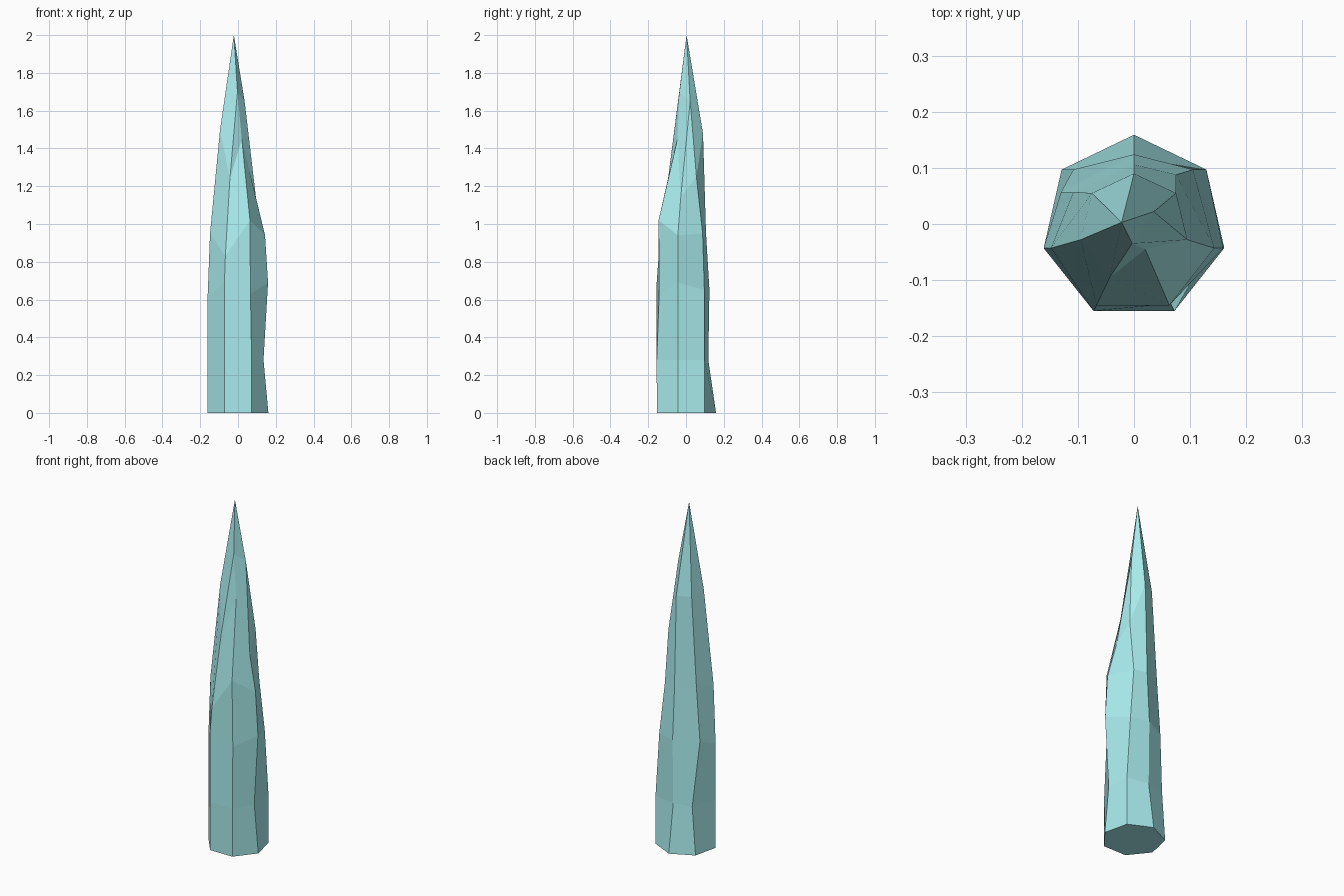
import bpy, bmesh, math

if "Cube" in bpy.data.objects:
    bpy.data.objects.remove(bpy.data.objects["Cube"])

SIDES = 7
R = 0.165
APEX = (-0.022, 0.003, 2.0)
RIGHT_TIP = (0.035, 0.022, 1.65)    # two right ridges meet here
FRONT_TIP = (-0.003, -0.035, 1.70)  # two front ridges meet here

# Chipped ridges, clockwise from the back: four points above the base, then the upper end
ridges = [
    ([(0, .118, .28), (0, .124, .65), (0, .106, .95), (0, .090, 1.48)], APEX),
    ([(.129, .097, .28), (.105, .097, .65), (.075, .088, .95), (.075, .055, 1.25)], RIGHT_TIP),
    ([(.135, -.043, .28), (.159, -.043, .69), (.143, -.043, .94), (.095, -.028, 1.14)], RIGHT_TIP),
    ([(.072, -.155, .28), (.066, -.142, .63), (.063, -.145, 1.02), (.020, -.045, 1.45)], FRONT_TIP),
    ([(-.072, -.155, .28), (-.072, -.155, .69), (-.067, -.145, .83), (-.043, -.095, 1.24)], FRONT_TIP),
    ([(-.161, -.043, .28), (-.161, -.043, .61), (-.148, -.043, .95), (-.095, -.028, 1.50)], APEX),
    ([(-.108, .097, .28), (-.130, .057, .65), (-.108, .057, .95), (-.075, .055, 1.48)], APEX),
]

bm = bmesh.new()
cache = {}


def vert(p):
    if p not in cache:
        cache[p] = bm.verts.new(p)
    return cache[p]


# Regular heptagon base joined to each ridge
columns = []
for i, (points, tip) in enumerate(ridges):
    a = i * math.tau / SIDES
    base = (R * math.sin(a), R * math.cos(a) - 0.006, 0.0)
    columns.append([vert(p) for p in [base] + points + [tip, APEX]])

# Facets between neighbouring ridges, collapsing where ridges merge
for i in range(SIDES):
    c, d = columns[i], columns[(i + 1) % SIDES]
    for k in range(len(c) - 1):
        ring = list(dict.fromkeys([c[k], d[k], d[k + 1], c[k + 1]]))
        if len(ring) > 2:
            bm.faces.new(ring)
bm.faces.new([c[0] for c in columns])
bmesh.ops.recalc_face_normals(bm, faces=bm.faces[:])

mesh = bpy.data.meshes.new("crystal_spike")
bm.to_mesh(mesh)
bm.free()
spike = bpy.data.objects.new("crystal_spike", mesh)
bpy.context.collection.objects.link(spike)

# Pale cyan crystal
mat = bpy.data.materials.new("pale_cyan")
mat.diffuse_color = (0.40, 0.84, 0.85, 1)
mat.use_nodes = True
mat.node_tree.nodes["Principled BSDF"].inputs["Base Color"].default_value = mat.diffuse_color
mesh.materials.append(mat)
